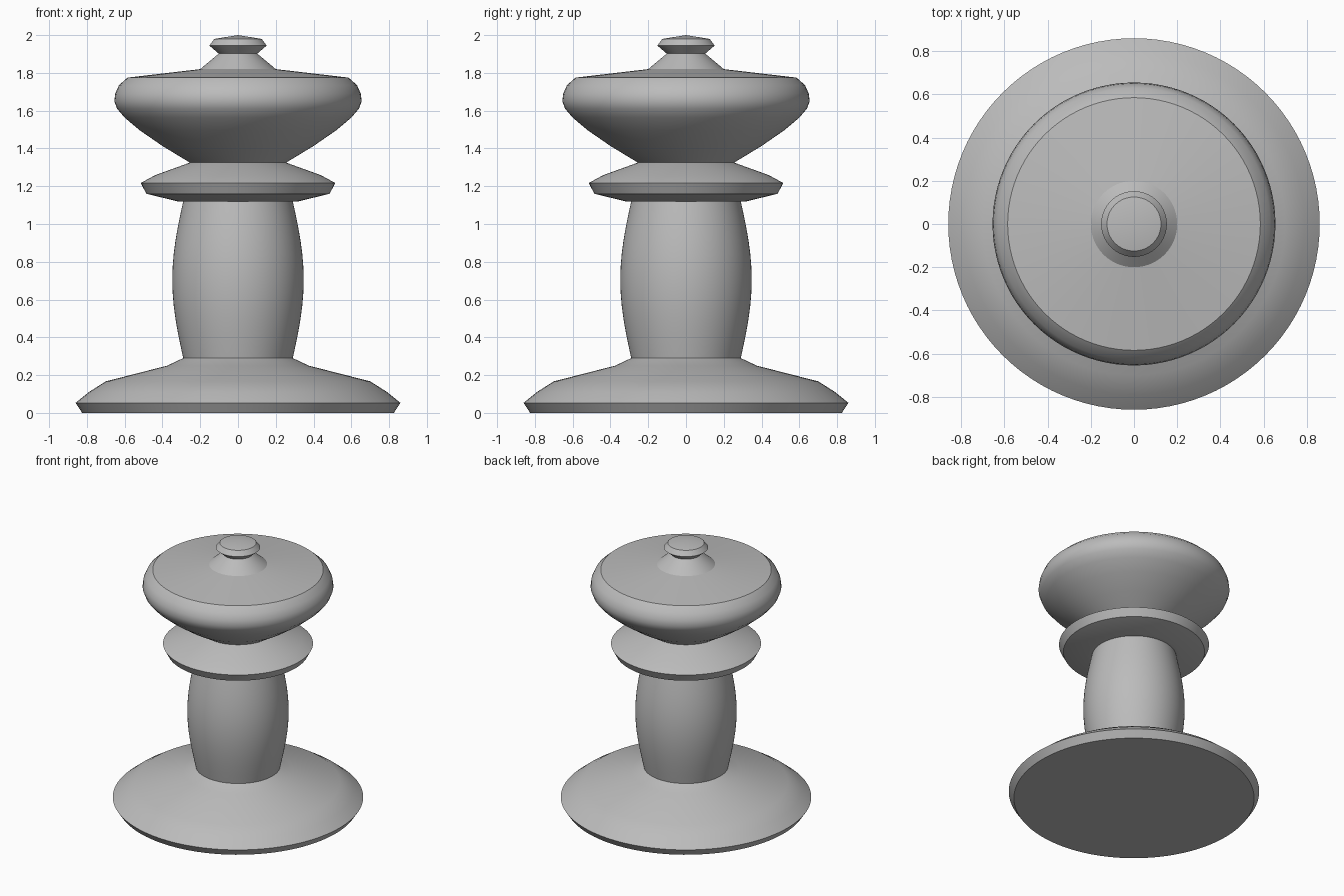
import bpy, math

cube = bpy.data.objects.get("Cube")
if cube:
    bpy.data.objects.remove(cube, do_unlink=True)

grey = bpy.data.materials.new("plain grey")
grey.use_nodes = True
grey.diffuse_color = (0.5, 0.5, 0.5, 1)
grey.node_tree.nodes["Principled BSDF"].inputs["Base Color"].default_value = (0.5, 0.5, 0.5, 1)

SIDES = 96


def lathe(name, profile):
    """Turn a (radius, height) profile about z; ends on the axis close to a point."""
    verts, faces, rings = [], [], []
    for r, z in profile:
        n = SIDES if r > 0 else 1
        rings.append([len(verts) + i for i in range(n)])
        verts += [(r * math.cos(math.tau * i / n), r * math.sin(math.tau * i / n), z)
                  for i in range(n)]
    for low, high in zip(rings, rings[1:]):
        for i in range(SIDES):
            j = (i + 1) % SIDES
            if len(low) == 1:
                faces.append((low[0], high[j], high[i]))
            elif len(high) == 1:
                faces.append((low[i], low[j], high[0]))
            else:
                faces.append((low[i], low[j], high[j], high[i]))
    mesh = bpy.data.meshes.new(name)
    mesh.from_pydata(verts, [], faces)
    mesh.materials.append(grey)
    obj = bpy.data.objects.new(name, mesh)
    bpy.context.collection.objects.link(obj)
    bpy.ops.object.select_all(action="DESELECT")
    obj.select_set(True)
    bpy.context.view_layer.objects.active = obj
    bpy.ops.object.shade_smooth_by_angle(angle=math.radians(30))
    return obj


# Spreading foot
foot = [(0, 0), (0.825, 0), (0.86, 0.053), (0.79, 0.11), (0.70, 0.167),
        (0.375, 0.25), (0.29, 0.29)]

# Bulging stem, a shallow arc between foot and collar
stem = []
for k in range(1, 12):
    t = k / 12
    stem.append((0.29 + 0.058 * math.sin(math.pi * t), 0.29 + 0.83 * t))
stem.append((0.29, 1.12))

# Collar ring
collar = [(0.32, 1.12), (0.485, 1.16), (0.515, 1.217), (0.44, 1.258), (0.255, 1.325)]

# Rounded head with a nearly flat lid
head = [(0.40, 1.413), (0.52, 1.496), (0.60, 1.563), (0.64, 1.61), (0.655, 1.65),
        (0.65, 1.69), (0.63, 1.735), (0.585, 1.775), (0.20, 1.82)]

# Small knob on top
knob = [(0.102, 1.902), (0.152, 1.945), (0.125, 1.98), (0, 2.0)]

lathe("turned_pawn", foot + stem + collar + head + knob)
